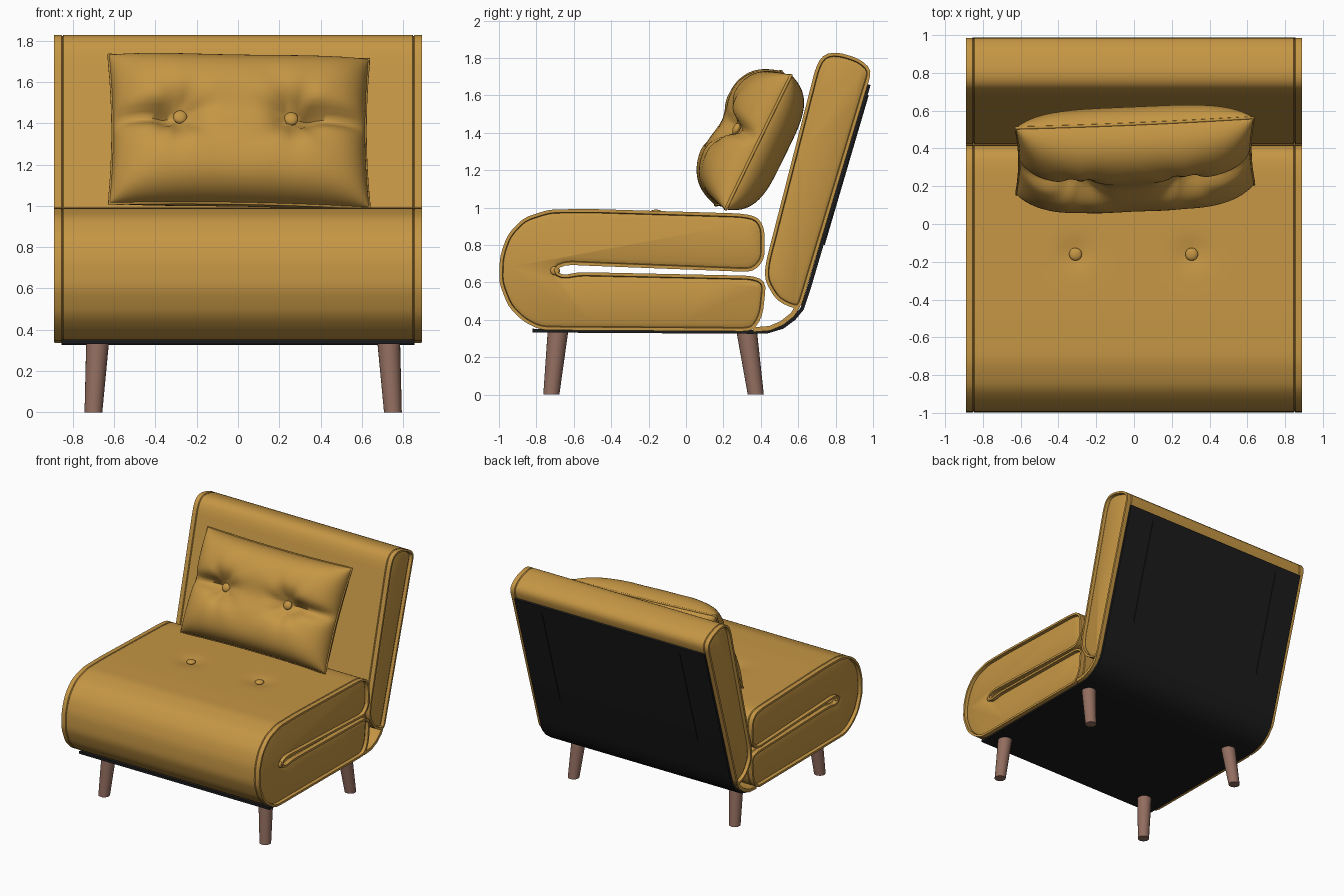
import bpy, bmesh, math
from mathutils import Vector, Matrix

if "Cube" in bpy.data.objects:
    bpy.data.objects.remove(bpy.data.objects["Cube"])


def material(name, rgb):
    m = bpy.data.materials.new(name)
    m.diffuse_color = (*rgb, 1)
    m.use_nodes = True
    m.node_tree.nodes["Principled BSDF"].inputs["Base Color"].default_value = m.diffuse_color
    return m


FABRIC = material("mustard fabric", (0.56, 0.305, 0.058))
LINING = material("black lining", (0.011, 0.011, 0.011))
WOOD = material("brown wood", (0.29, 0.155, 0.115))


def finish(bm, name, mat, angle=40):
    bmesh.ops.recalc_face_normals(bm, faces=bm.faces)
    me = bpy.data.meshes.new(name)
    bm.to_mesh(me)
    bm.free()
    me.materials.append(mat)
    ob = bpy.data.objects.new(name, me)
    bpy.context.collection.objects.link(ob)
    bpy.ops.object.select_all(action='DESELECT')
    ob.select_set(True)
    bpy.context.view_layer.objects.active = ob
    bpy.ops.object.shade_smooth_by_angle(angle=math.radians(angle))
    return ob


def soften(pts, step=0.03, passes=2):
    """Resample a closed outline evenly and relax its corners."""
    out = []
    for a, b in zip(pts, pts[1:] + pts[:1]):
        a, b = Vector(a), Vector(b)
        n = max(1, round((b - a).length / step))
        out += [a.lerp(b, i / n) for i in range(n)]
    for _ in range(passes):
        k = len(out)
        out = [out[i] * 0.5 + (out[i - 1] + out[(i + 1) % k]) * 0.25 for i in range(k)]
    return out


def loft(bm, pts, xs, groove=()):
    """Sweep a closed (y, z) outline along x; returns the two end caps."""
    k = len(pts)
    area = sum(pts[i - 1][0] * pts[i][1] - pts[i][0] * pts[i - 1][1] for i in range(k))
    rings = []
    for x in xs:
        d = 0.006 if round(abs(x), 3) in groove else 0
        ring = []
        for i in range(k):
            p = Vector(pts[i])
            t = (Vector(pts[(i + 1) % k]) - Vector(pts[i - 1])).normalized()
            nrm = Vector((t.y, -t.x)) * (1 if area > 0 else -1)
            p = p - nrm * d
            ring.append(bm.verts.new((x, p.x, p.y)))
        rings.append(ring)
    for r, s in zip(rings, rings[1:]):
        for i in range(k):
            j = (i + 1) % k
            bm.faces.new((r[i], r[j], s[j], s[i]))
    caps = [bm.faces.new(rings[0]), bm.faces.new(rings[-1])]
    bmesh.ops.recalc_face_normals(bm, faces=bm.faces)
    return caps


HALF = [i * 0.042 for i in range(1, 20)] + [0.835, 0.845, 0.85, 0.855, 0.865, 0.89]
STATIONS = [-x for x in reversed(HALF)] + [0] + HALF
SEAT_BUTTONS = [(-0.31, -0.16), (0.305, -0.16)]


def cushion(name, outline, dimples=()):
    """Upholstered block with a seam groove, raised edge welt and recessed sides."""
    bm = bmesh.new()
    caps = loft(bm, soften(outline), STATIONS, groove=(0.85,))
    for v in bm.verts:
        if v.co.z > 0.9:
            for bx, by in dimples:
                d = math.hypot(v.co.x - bx, v.co.y - by)
                v.co.z -= 0.02 * math.exp(-(d / 0.08) ** 2)
    for t, h in ((0.017, 0), (0.004, -0.025), (0.022, 0.01)):
        bmesh.ops.inset_region(bm, faces=caps, thickness=t, depth=h)
    return finish(bm, name, FABRIC)


# Seat: one cushion folded over at the front
cushion("folded_seat", [
    (0.36, 0.338), (-0.78, 0.345), (-0.87, 0.39), (-0.95, 0.47), (-1.0, 0.6),
    (-0.995, 0.74), (-0.955, 0.855), (-0.87, 0.945), (-0.73, 0.99), (-0.5, 0.992),
    (0.3, 0.968), (0.39, 0.95), (0.42, 0.89), (0.42, 0.72), (0.36, 0.655),
    (-0.55, 0.69), (-0.65, 0.695), (-0.71, 0.665), (-0.66, 0.635), (-0.58, 0.655),
    (0.36, 0.635), (0.43, 0.61), (0.41, 0.42)], SEAT_BUTTONS)

# Leaning backrest
cushion("backrest", [
    (0.42, 0.61), (0.485, 0.5), (0.55, 0.47), (0.61, 0.45), (0.975, 1.67),
    (0.998, 1.735), (0.93, 1.795), (0.81, 1.832), (0.73, 1.82), (0.695, 1.755),
    (0.425, 0.7)])


def ribbon(name, path, thick, half_width, mat):
    pts = [Vector(p) for p in path]
    side = []
    for i, p in enumerate(pts):
        t = (pts[min(i + 1, len(pts) - 1)] - pts[max(i - 1, 0)]).normalized()
        side.append(p + Vector((-t.y, t.x)) * thick)
    bm = bmesh.new()
    loft(bm, pts + side[::-1], [-half_width, half_width])
    return finish(bm, name, mat, 50)


# Black lining under the seat and up the back, with the fabric fold above it
ribbon("black_lining", [(-0.82, 0.332), (0.36, 0.325), (0.44, 0.328), (0.52, 0.352),
                        (0.585, 0.4), (0.63, 0.455), (0.665, 0.56), (0.987, 1.655)],
       0.02, 0.855, LINING)
ribbon("hinge_fold", [(0.36, 0.335), (0.45, 0.342), (0.52, 0.372), (0.58, 0.42), (0.61, 0.47)],
       0.025, 0.885, FABRIC)
for s, n in ((-1, "left"), (1, "right")):
    r = ribbon(n + "_lining_seam", [(0.742, 0.8), (0.977, 1.6)], 0.008, 0.005, LINING)
    r.location.x = s * 0.62


def ball(name, matrix, size, mat=FABRIC):
    bm = bmesh.new()
    bmesh.ops.create_uvsphere(bm, u_segments=20, v_segments=12, radius=1,
                              matrix=matrix @ Matrix.Diagonal((*size, 1)))
    return finish(bm, name, mat, 60)


for bx, by in SEAT_BUTTONS:
    ball("seat_button", Matrix.Translation((bx, by, 0.973)), (0.034, 0.034, 0.016))

# Gathered knots at the inner end of the fold
for s in (-1, 1):
    ball("fold_knot", Matrix.Translation((s * 0.872, -0.7, 0.662)), (0.015, 0.026, 0.024))

# Scatter pillow
PLACE = (Matrix.Translation((0.005, 0.36, 1.36)) @ Matrix.Rotation(math.radians(2.5), 4, 'Z')
         @ Matrix.Rotation(math.radians(1), 4, 'Y') @ Matrix.Rotation(math.radians(-26), 4, 'X'))
W, H = 0.63, 0.40
PILLOW_BUTTONS = [(-0.3, 0.015), (0.255, 0.015)]


def pillow_point(u, v, front):
    x = W * u * (1 - 0.03 * (1 - v * v))
    z = H * v * (1 - 0.035 * (1 - u * u))
    puff = math.sqrt(max(0, (1 - u ** 4) * (1 - v ** 4)))
    if not front:
        return Vector((x, 0.18 * puff, z))
    dent = 0.03 * math.exp(-(z / 0.1) ** 2)
    for bx, bz in PILLOW_BUTTONS:
        dx, dz = x - bx, z - bz
        d = math.hypot(dx, dz)
        dent += 0.085 * math.exp(-(d / 0.1) ** 2)
        dent += 0.012 * math.sin(7 * math.atan2(dz, abs(dx) * 1.0)) * math.exp(-d / 0.15) * min(1, d / 0.05)
        # crease running from the button to the nearest side
        if dx * bx > 0:
            dent += 0.085 * math.exp(-(dz / 0.045) ** 2) * min(1, abs(dx) / 0.08)
    return Vector((x, -(0.225 - dent) * puff, z))


NU, NV = 80, 56
bm = bmesh.new()
for front in (True, False):
    g = [[bm.verts.new(PLACE @ pillow_point(math.sin(math.pi * (i / NU - 0.5)),
                                            math.sin(math.pi * (j / NV - 0.5)), front))
          for j in range(NV + 1)] for i in range(NU + 1)]
    for i in range(NU):
        for j in range(NV):
            bm.faces.new((g[i][j], g[i + 1][j], g[i + 1][j + 1], g[i][j + 1]))
bmesh.ops.remove_doubles(bm, verts=bm.verts, dist=0.0003)
finish(bm, "pillow", FABRIC, 70)

for bx, bz in PILLOW_BUTTONS:
    p = pillow_point(bx / W, bz / H, True)
    ball("pillow_button", PLACE @ Matrix.Translation(p + Vector((0, -0.008, 0))), (0.034, 0.02, 0.034))

# Piping around the pillow seam
cu = bpy.data.curves.new("pillow_piping", 'CURVE')
cu.dimensions = '3D'
cu.bevel_depth = 0.008
cu.bevel_resolution = 2
T = [i / 12 - 1 for i in range(24)]
loop = [(t, -1) for t in T] + [(1, t) for t in T] + [(-t, 1) for t in T] + [(-1, -t) for t in T]
sp = cu.splines.new('POLY')
sp.points.add(len(loop) - 1)
for q, (u, v) in zip(sp.points, loop):
    q.co = (*(PLACE @ pillow_point(u, v, False)), 1)
sp.use_cyclic_u = True
cu.materials.append(FABRIC)
bpy.context.collection.objects.link(bpy.data.objects.new("pillow_piping", cu))

# Splayed tapered legs
for sx, xb, xt in (("left", -0.70, -0.68), ("right", 0.75, 0.73)):
    for sy, yb, yt in (("front", -0.72, -0.685), ("back", 0.373, 0.325)):
        bm = bmesh.new()
        bmesh.ops.create_cone(bm, cap_ends=True, segments=24, radius1=0.043, radius2=0.055, depth=0.335)
        for v in bm.verts:
            top = v.co.z > 0
            v.co += Vector((xt if top else xb, yt if top else yb, 0.1675))
        finish(bm, f"{sy}_{sx}_leg", WOOD)
